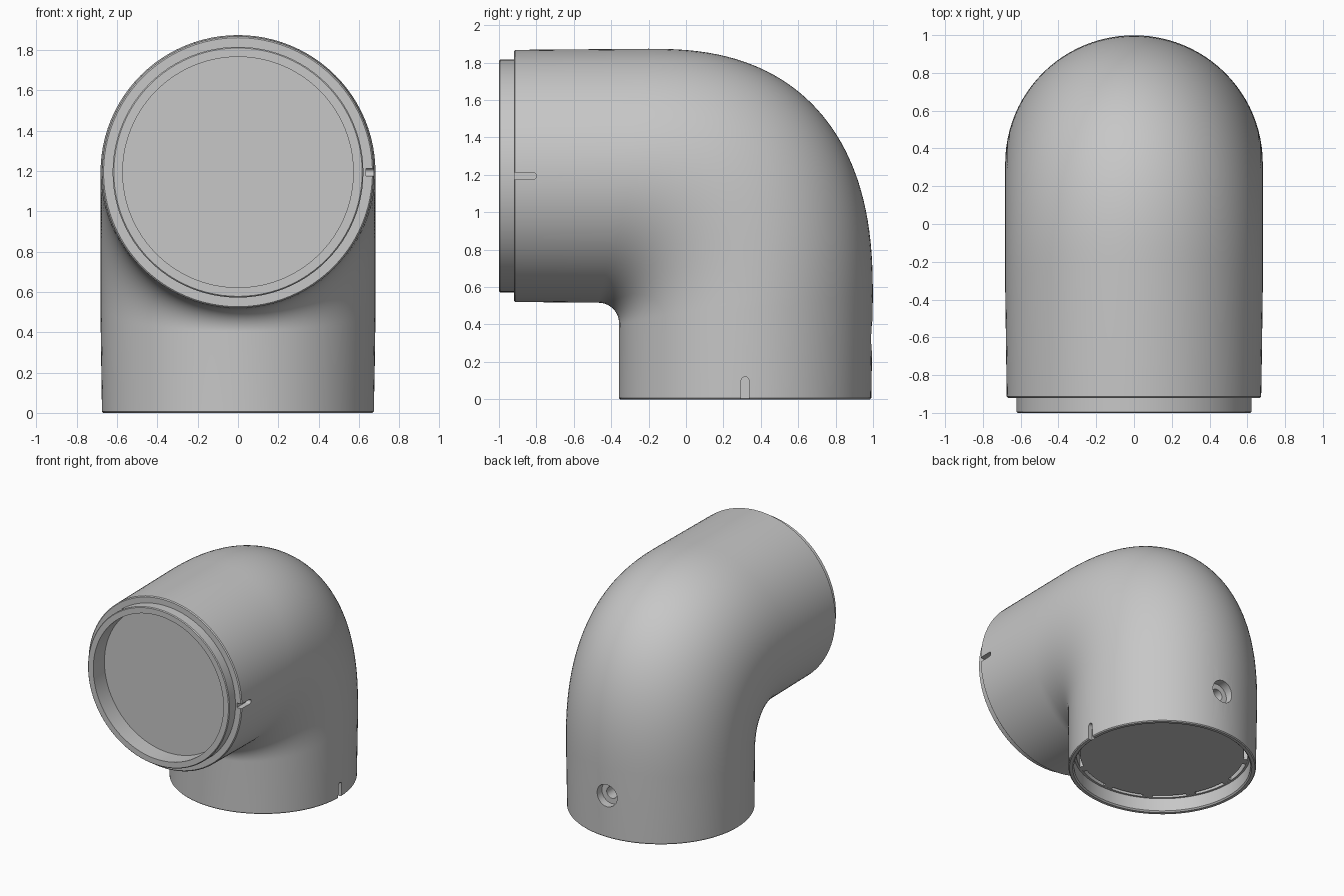
import bpy
import bmesh
from math import cos, sin, pi, radians
from mathutils import Vector

cube = bpy.data.objects.get("Cube")
if cube:
    bpy.data.objects.remove(cube, do_unlink=True)

grey = bpy.data.materials.new("plain grey")
grey.use_nodes = True
grey.diffuse_color = (0.57, 0.57, 0.57, 1)
grey.node_tree.nodes["Principled BSDF"].inputs["Base Color"].default_value = (0.57, 0.57, 0.57, 1)

SEGMENTS = 96
BASE_Y, MOUTH_Z = 0.316, 1.194


def make_object(name, bm):
    bmesh.ops.recalc_face_normals(bm, faces=bm.faces)
    mesh = bpy.data.meshes.new(name)
    bm.to_mesh(mesh)
    bm.free()
    mesh.materials.append(grey)
    obj = bpy.data.objects.new(name, mesh)
    bpy.context.collection.objects.link(obj)
    return obj


def ring(bm, inner, outer, width):
    """Elliptical section spanning two (y, z) points, with the given half width in x."""
    a, b = Vector((0, *inner)), Vector((0, *outer))
    mid, half = (a + b) / 2, (b - a) / 2
    angles = [2 * pi * i / SEGMENTS for i in range(SEGMENTS)]
    return [bm.verts.new(mid + half * sin(t) + Vector((width * cos(t), 0, 0))) for t in angles]


# Elbow shell: recessed base, swept bend, stepped mouth
bm = bmesh.new()
rings = []
base_profile = [(0.59, 0.11), (0.59, 0.2), (0.618, 0.2), (0.618, 0.11), (0.635, 0.11),
                (0.635, 0.01), (0.645, 0), (0.668, 0), (0.675, 0.007)]
for r, z in base_profile:
    rings.append(ring(bm, (BASE_Y - r, z), (BASE_Y + r, z), r))

# Tight round inside the bend, full rounded-square sweep outside it
inner_r, power = 0.11, 2 / 2.45
back, top = 0.999, 1.874
sweep_y, sweep_z = -0.2, 0.55
for i in range(41):
    t = i / 40 * pi / 2
    c, s = max(cos(t), 0), sin(t)
    inner = (-0.468 + inner_r * c, 0.406 + inner_r * s)
    outer = (sweep_y + (back - sweep_y) * c ** power, sweep_z + (top - sweep_z) * s ** power)
    rings.append(ring(bm, inner, outer, 0.682))

mouth_profile = [(0.674, -0.913), (0.667, -0.92), (0.622, -0.92), (0.622, -0.994),
                 (0.616, -1), (0.572, -1), (0.572, -0.86)]
for r, y in mouth_profile:
    rings.append(ring(bm, (y, MOUTH_Z - r), (y, MOUTH_Z + r), r))

for a, b in zip(rings, rings[1:]):
    for i in range(SEGMENTS):
        j = (i + 1) % SEGMENTS
        bm.faces.new((a[i], a[j], b[j], b[i]))
bm.faces.new(rings[0])
bm.faces.new(rings[-1])
elbow = make_object("elbow_shell", bm)


def cut(build):
    """Subtract a temporary cutter from the shell."""
    cutter_bm = bmesh.new()
    build(cutter_bm)
    cutter = make_object("cutter", cutter_bm)
    cutter.hide_render = True
    bpy.context.view_layer.objects.active = elbow
    mod = elbow.modifiers.new("cut", 'BOOLEAN')
    mod.operation = 'DIFFERENCE'
    mod.solver = 'EXACT'
    mod.object = cutter
    bpy.ops.object.modifier_apply(modifier=mod.name)
    bpy.data.objects.remove(cutter, do_unlink=True)


def slot(start, direction, length, half_width, depth_x):
    """Round-ended alignment slot in the +x side."""
    def build(bm):
        along, across = Vector(direction), Vector((0, direction[2], -direction[1]))
        end = Vector(start) + along * (length - half_width)
        outline = [Vector(start) + across * half_width]
        for i in range(13):
            t = pi * i / 12
            outline.append(end + (across * cos(t) + along * sin(t)) * half_width)
        outline.append(Vector(start) - across * half_width)
        for p in outline:
            p.x = depth_x
        face = bm.faces.new([bm.verts.new(p) for p in outline])
        ext = bmesh.ops.extrude_face_region(bm, geom=[face])
        verts = [v for v in ext["geom"] if isinstance(v, bmesh.types.BMVert)]
        bmesh.ops.translate(bm, vec=(0.3, 0, 0), verts=verts)
    return build


def screw_hole(bm):
    # Stepped profile revolved about the y direction
    profile = [(0.046, 0.8), (0.046, 0.93), (0.088, 0.93), (0.088, 1.1)]
    n = 32
    loops = [[bm.verts.new((r * cos(2 * pi * i / n), y, 0.335 + r * sin(2 * pi * i / n)))
              for i in range(n)] for r, y in profile]
    for a, b in zip(loops, loops[1:]):
        for i in range(n):
            j = (i + 1) % n
            bm.faces.new((a[i], a[j], b[j], b[i]))
    bm.faces.new(loops[0])
    bm.faces.new(loops[-1])


# Alignment slots on the side and screw hole at the back
cut(slot((0, BASE_Y, -0.1), (0, 0, 1), 0.22, 0.021, 0.64))
cut(slot((0, -0.93, MOUTH_Z), (0, 1, 0), 0.13, 0.018, 0.635))
cut(screw_hole)

# Tabs bridging the groove around the recessed base plate
bm = bmesh.new()
for k in range(12):
    t = radians(30 * k)
    box = bmesh.ops.create_cube(bm, size=1)["verts"]
    bmesh.ops.scale(bm, vec=(0.045, 0.07, 0.088), verts=box)
    bmesh.ops.translate(bm, vec=(0.605, 0, 0.155), verts=box)
    for v in box:
        x, y = v.co.x, v.co.y
        v.co.x = x * cos(t) - y * sin(t)
        v.co.y = x * sin(t) + y * cos(t) + BASE_Y
make_object("base_tabs", bm)

bpy.ops.object.select_all(action='DESELECT')
elbow.select_set(True)
bpy.context.view_layer.objects.active = elbow
bpy.ops.object.shade_smooth_by_angle(angle=radians(30))
